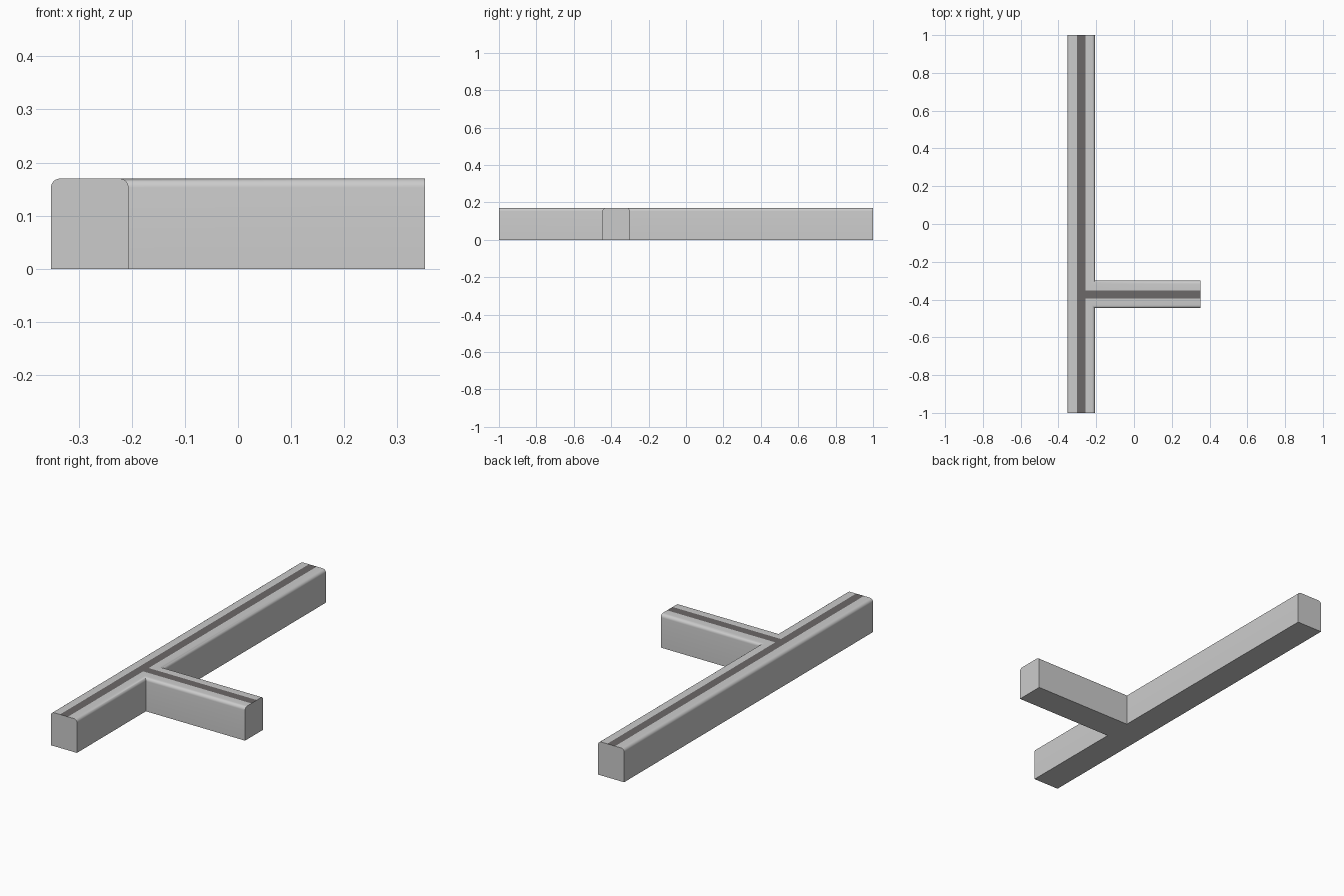
import bpy, bmesh
from mathutils import Vector

if "Cube" in bpy.data.objects:
    bpy.data.objects.remove(bpy.data.objects["Cube"])

H, R = 0.17, 0.017
X0, X1, X2 = -0.352, -0.206, 0.352      # bar left, bar right, branch end
Y0, Y1 = -0.446, -0.300                 # branch sides
SX = (-0.301, -0.257)                   # stripe on the bar
SY = (-0.395, -0.351)                   # stripe on the branch

def material(name, rgb):
    m = bpy.data.materials.new(name)
    m.diffuse_color = (*rgb, 1)
    m.use_nodes = True
    m.node_tree.nodes["Principled BSDF"].inputs["Base Color"].default_value = m.diffuse_color
    return m

# T-shaped kerb extruded from its outline
bm = bmesh.new()
outline = [(X0, -1), (X1, -1), (X1, Y0), (X2, Y0), (X2, Y1), (X1, Y1), (X1, 1), (X0, 1)]
base = bm.faces.new([bm.verts.new((x, y, 0)) for x, y in outline])
ext = bmesh.ops.extrude_face_region(bm, geom=[base], use_keep_orig=True)
bmesh.ops.translate(bm, vec=(0, 0, H), verts=[v for v in ext["geom"] if isinstance(v, bmesh.types.BMVert)])
bmesh.ops.recalc_face_normals(bm, faces=bm.faces)

# Round the long top edges, leave the cut ends square
def is_end(e):
    a, b = (v.co for v in e.verts)
    return (abs(a.y) > 0.99 and abs(b.y) > 0.99 and a.y * b.y > 0) or (a.x > 0.3 and b.x > 0.3)

rims = [e for e in bm.edges if all(v.co.z > H - 1e-4 for v in e.verts) and not is_end(e)]
bmesh.ops.bevel(bm, geom=rims, offset=R, segments=6, profile=0.5, affect='EDGES')

# Cut the stripe borders into the flat top
def top_faces():
    return [f for f in bm.faces if all(v.co.z > H - 1e-4 for v in f.verts)]

def cut(faces, co, no):
    geom = set(faces) | {e for f in faces for e in f.edges} | {v for f in faces for v in f.verts}
    bmesh.ops.bisect_plane(bm, geom=list(geom), dist=1e-5, plane_co=co, plane_no=no)

for x in SX:
    cut(top_faces(), (x, 0, H), (1, 0, 0))
for y in SY:
    cut([f for f in top_faces() if f.calc_center_median().x > SX[1] + 1e-3], (0, y, H), (0, 1, 0))

# Paint the stripe faces
for f in top_faces():
    c = f.calc_center_bounds()
    on_bar = SX[0] < c.x < SX[1]
    on_branch = c.x > SX[1] and SY[0] < c.y < SY[1]
    f.material_index = int(on_bar or on_branch)

me = bpy.data.meshes.new("kerb")
bm.to_mesh(me)
bm.free()
me.materials.append(None)
me.materials.append(material("stripe_grey", (0.15, 0.14, 0.14)))
kerb = bpy.data.objects.new("kerb", me)
bpy.context.collection.objects.link(kerb)
bpy.context.view_layer.objects.active = kerb
kerb.select_set(True)
bpy.ops.object.shade_smooth_by_angle(angle=0.6)
